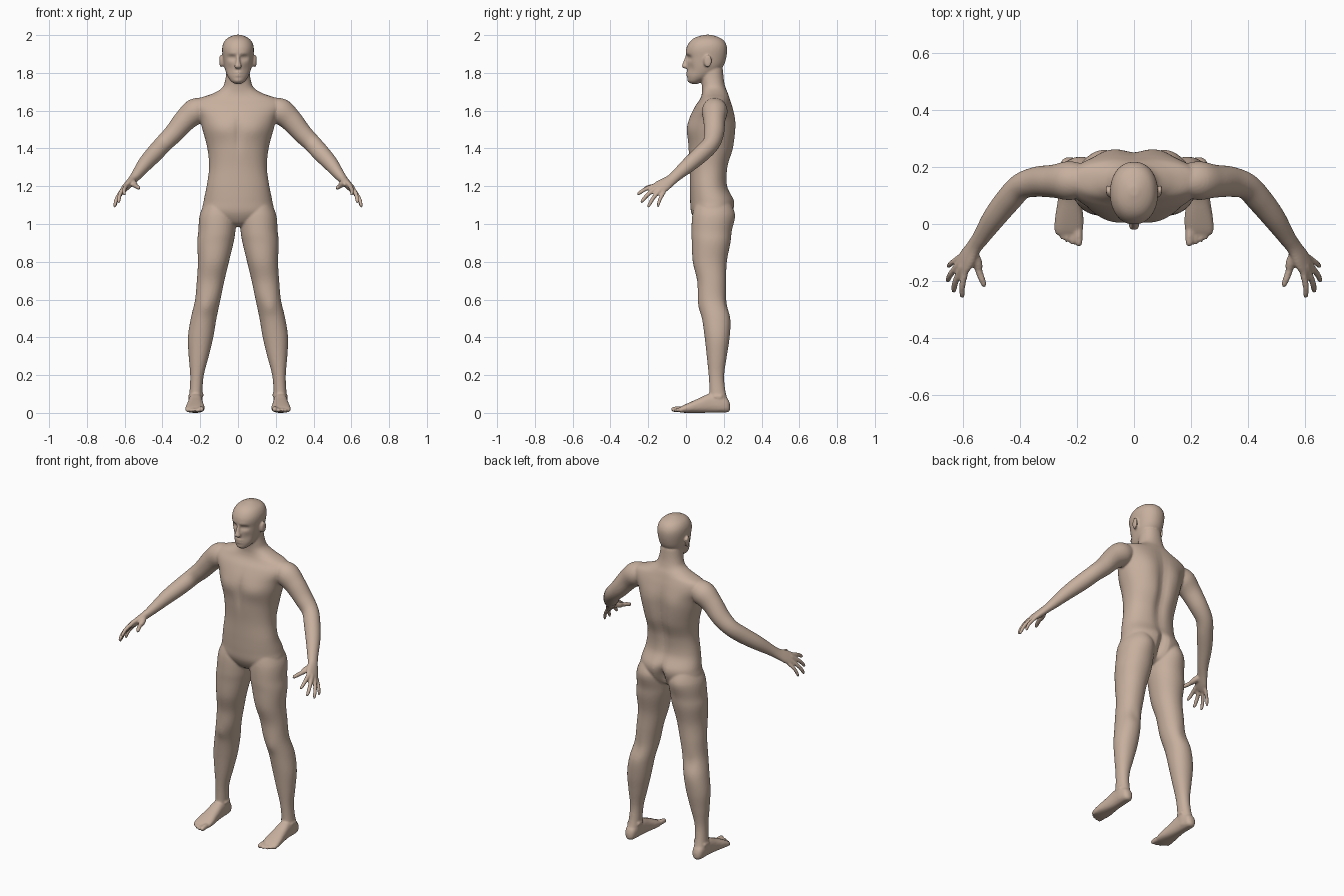
import bpy, bmesh, math
from mathutils import Vector

bm = bmesh.new()
X, Y, Z = Vector((1, 0, 0)), Vector((0, 1, 0)), Vector((0, 0, 1))


def spline(rows, steps):
    """Catmull-Rom interpolation through section rows."""
    out = []
    for i in range(len(rows) - 1):
        p = [rows[max(0, min(len(rows) - 1, i + k))] for k in (-1, 0, 1, 2)]
        for s in range(steps):
            t = s / steps
            out.append([0.5 * (2 * b + (c - a) * t + (2 * a - 5 * b + 4 * c - d) * t * t
                               + (3 * b - a - 3 * c + d) * t ** 3) for a, b, c, d in zip(*p)])
    return out + [list(rows[-1])]


def loft(rows, ref, axis=None, power=2.0, segs=40, steps=6, side=1):
    """Closed skin over elliptical sections (x, y, z, radius a, radius b)."""
    rows = spline(rows, steps)
    pts = [Vector((r[0] * side, r[1], r[2])) for r in rows]
    ref = Vector((ref[0] * side, ref[1], ref[2]))
    rings = []
    for i, r in enumerate(rows):
        t = axis or (pts[min(i + 1, len(pts) - 1)] - pts[max(i - 1, 0)]).normalized()
        u = ref.cross(t).normalized()
        v = t.cross(u)
        ring = []
        for k in range(segs):
            an = 2 * math.pi * k / segs
            c, s = math.cos(an), math.sin(an)
            e = 2 / power
            ring.append(bm.verts.new(pts[i] + u * max(r[3], .002) * math.copysign(abs(c) ** e, c)
                                     + v * max(r[4], .002) * math.copysign(abs(s) ** e, s)))
        rings.append(ring)
    for a, b in zip(rings, rings[1:]):
        for k in range(segs):
            j = (k + 1) % segs
            bm.faces.new((a[k], a[j], b[j], b[k]))
    bm.faces.new(rings[0][::-1])
    bm.faces.new(rings[-1])
    return [v for ring in rings for v in ring]


def sculpt(verts, centre, radii, push):
    """Soft brush, repeated on the other side when off centre."""
    for s in ((1, -1) if centre[0] else (1,)):
        for v in verts:
            d = sum(((v.co[i] - centre[i] * (s if i == 0 else 1)) / radii[i]) ** 2 for i in range(3))
            if d < 6:
                v.co += Vector((push[0] * s, push[1], push[2])) * math.exp(-d)


def digit(base, tip, r, bow, side):
    """Finger or toe with rounded end, bowed in the middle."""
    b, t, w = Vector(base), Vector(tip), Vector(bow)
    rows = []
    for f, k in ((-.15, .9), (.1, 1), (.5, .95), (.8, .85), (.94, .65), (1, .2)):
        p = b.lerp(t, f) + w * 4 * max(f, 0) * (1 - f)
        rows.append((*p, r * k, r * k))
    loft(rows, (0.1, 0.3, 0.95), segs=14, steps=4, side=side)


# torso and neck: z, centre y, half width, half depth
torso = [(.985, .13, .03, .04), (1.01, .135, .12, .08), (1.06, .138, .186, .110),
         (1.12, .140, .182, .118), (1.20, .121, .166, .101), (1.30, .122, .153, .103),
         (1.40, .133, .162, .121), (1.50, .134, .188, .126), (1.56, .138, .205, .120),
         (1.62, .146, .235, .100), (1.66, .154, .215, .080), (1.69, .154, .135, .070),
         (1.72, .148, .085, .063), (1.76, .141, .068, .060), (1.82, .135, .060, .060)]
tv = loft([(0, y, z, a, b) for z, y, a, b in torso], Y, Z, 2.2, 64)
sculpt(tv, (0, .25, 1.38), (.035, .09, .20), (0, -.020, 0))
sculpt(tv, (.09, .01, 1.50), (.07, .08, .05), (0, -.009, 0))
sculpt(tv, (.10, .25, 1.52), (.06, .08, .09), (0, .010, 0))
sculpt(tv, (0, .01, 1.48), (.018, .07, .09), (0, .010, 0))

# legs: z, centre x, centre y, half width, half depth
leg = [(1.13, .100, .14, .065, .085), (1.05, .105, .142, .097, .108), (.96, .112, .135, .098, .106),
       (.90, .120, .133, .096, .102), (.80, .130, .126, .082, .090), (.70, .145, .136, .073, .077),
       (.60, .160, .140, .067, .075), (.50, .182, .160, .068, .075), (.40, .198, .165, .067, .066),
       (.30, .208, .163, .053, .053), (.20, .217, .161, .036, .041), (.12, .222, .166, .034, .042),
       (.06, .225, .172, .037, .050), (.02, .225, .178, .033, .046)]
# foot: y, centre x, half height, half width
foot = [(.234, .226, .030, .010, .014), (.222, .226, .038, .027, .034), (.19, .226, .048, .035, .046),
        (.13, .225, .052, .037, .051), (.07, .226, .039, .043, .039), (.02, .227, .028, .050, .028),
        (-.02, .229, .019, .050, .018), (-.038, .230, .015, .042, .011)]
toes = [((.196, -.02), (.193, -.078), .0155), ((.216, -.02), (.215, -.073), .011),
        ((.234, -.015), (.235, -.064), .011), ((.250, -.01), (.253, -.053), .0105),
        ((.265, 0), (.270, -.036), .010)]

# arm and palm: centre, thickness, breadth
arm = [(.17, .155, 1.622, .05, .055), (.225, .152, 1.597, .068, .068), (.28, .150, 1.550, .060, .058),
       (.34, .148, 1.480, .052, .053), (.395, .132, 1.425, .047, .046), (.44, .085, 1.375, .046, .045),
       (.49, .022, 1.320, .040, .041), (.535, -.045, 1.262, .029, .032), (.56, -.08, 1.232, .023, .031),
       (.585, -.12, 1.205, .020, .040), (.602, -.147, 1.188, .016, .040), (.611, -.162, 1.177, .010, .032)]
fingers = [((.590, -.165, 1.203), (.600, -.260, 1.153)), ((.606, -.158, 1.190), (.631, -.240, 1.110)),
           ((.614, -.140, 1.176), (.654, -.202, 1.085)), ((.612, -.117, 1.166), (.651, -.150, 1.088))]

for s in (1, -1):
    lv = loft([(x, y, z, a, b) for z, x, y, a, b in leg], Y, -Z, 2.1, side=s)
    sculpt(lv, (.105, .25, 1.05), (.06, .07, .06), (0, .010, 0))
    sculpt(lv, (.17, .07, .56), (.03, .04, .04), (0, -.006, 0))
    sculpt(lv, (.18, .22, .57), (.03, .04, .05), (0, -.006, 0))
    loft([(x, y, z, a, b) for y, x, z, a, b in foot], Z, -Y, 2.5, side=s)
    for (bx, by), (tx, ty), r in toes:
        digit((bx, by, r + .004), (tx, ty, r), r, (0, 0, .003), s)
    for z, x in ((.095, .192), (.085, .254)):      # ankle bones
        digit((x, .185, z), (x, .145, z), .011, (0, 0, 0), s)
    loft(arm, (.022, .05, -.035), side=s)
    for i, (b, t) in enumerate(fingers):
        digit(b, t, (.0118, .012, .0115, .0105)[i], (.007, -.003, .006), s)
    digit((.562, -.105, 1.222), (.545, -.165, 1.200), .0175, (-.005, 0, 0), s)   # thumb root
    digit((.547, -.155, 1.203), (.522, -.220, 1.188), .0125, (0, -.003, .002), s)
    # ear
    loft([(.080, .108, 1.862, .016, .027), (.089, .114, 1.862, .019, .032),
          (.095, .119, 1.864, .019, .032), (.098, .121, 1.865, .012, .022)], Z, X * s, segs=20, side=s)

# gluteal cleft
bm.verts.ensure_lookup_table()
sculpt(list(bm.verts), (0, .27, 1.05), (.022, .08, .075), (0, -.045, 0))

# head: z, front y, back y, half width
head = [(1.742, .028, .065, .018), (1.755, .014, .085, .036), (1.78, .008, .135, .054),
        (1.81, .008, .175, .066), (1.84, .006, .200, .074), (1.88, .004, .213, .080),
        (1.92, .000, .218, .084), (1.95, .010, .213, .080), (1.975, .030, .196, .066),
        (1.991, .058, .168, .043), (2.002, .100, .130, .014)]
hv = loft([(0, (f + b) / 2, z, a, (b - f) / 2) for z, f, b, a in head], Y, Z, 2.15, 72, 10)
sculpt(hv, (.032, .01, 1.880), (.020, .05, .013), (0, .015, 0))
sculpt(hv, (.032, .01, 1.879), (.010, .05, .006), (0, -.006, 0))
sculpt(hv, (.028, .01, 1.903), (.025, .05, .009), (0, -.004, 0))
sculpt(hv, (.045, .02, 1.825), (.020, .05, .025), (0, .006, 0))
sculpt(hv, (0, .01, 1.802), (.022, .05, .006), (0, -.008, 0))
sculpt(hv, (0, .01, 1.786), (.020, .05, .006), (0, -.007, 0))
sculpt(hv, (0, .01, 1.758), (.022, .05, .012), (0, -.006, 0))

# nose
loft([(0, .012, 1.905, .008, .010), (0, .004, 1.880, .009, .011), (0, -.003, 1.855, .012, .013),
      (0, -.006, 1.837, .018, .016), (0, -.004, 1.828, .018, .014), (0, .002, 1.823, .010, .008)],
     Y, -Z, segs=20)

# fuse every part into one smooth skin
bmesh.ops.recalc_face_normals(bm, faces=bm.faces)
mesh = bpy.data.meshes.new("human_body")
bm.to_mesh(mesh)
bm.free()
body = bpy.data.objects.new("human_body", mesh)
bpy.context.collection.objects.link(body)
skin = bpy.data.materials.new("skin")
skin.diffuse_color = (.57, .43, .34, 1)
mesh.materials.append(skin)
rm = body.modifiers.new("fuse", 'REMESH')
rm.mode = 'VOXEL'
rm.voxel_size = .0058
rm.use_smooth_shade = True
sm = body.modifiers.new("soften", 'SMOOTH')
sm.factor = .5
sm.iterations = 4
